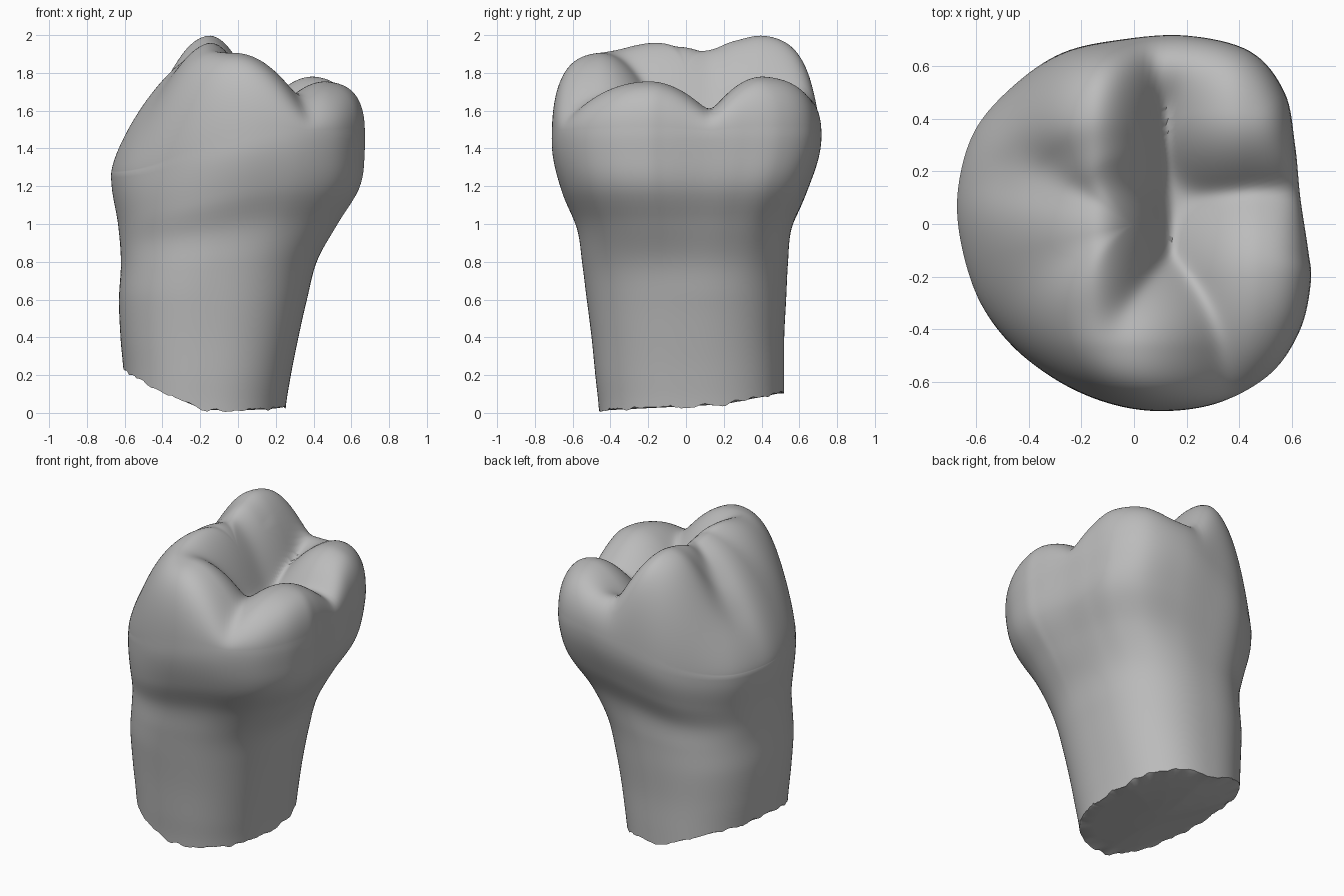
import bpy, bmesh, math, random
from math import sin, cos, pi, exp, log

random.seed(4)
cube = bpy.data.objects.get("Cube")
if cube:
    bpy.data.objects.remove(cube)

SEG, SIDE, TOP = 168, 44, 64

# Crown outline seen from above, counter-clockwise
OUTLINE = [(.66, -.1), (.63, .1), (.61, .3), (.57, .5), (.44, .655), (.2, .715),
           (-.05, .7), (-.27, .65), (-.45, .53), (-.6, .36), (-.665, .15), (-.66, -.05),
           (-.59, -.28), (-.46, -.46), (-.28, -.6), (-.08, -.685), (.12, -.71),
           (.33, -.675), (.52, -.565), (.63, -.4), (.67, -.22)]

# Half-widths of the body every 0.2 in height: -x, +x, -y, +y
WIDTHS = [(.6, .25, .46, .52), (.605, .28, .48, .52), (.622, .32, .5, .52),
          (.63, .365, .525, .53), (.62, .42, .55, .54), (.635, .53, .58, .56),
          (.668, .645, .66, .64), (.67, .67, .71, .705), (.67, .67, .71, .715)]

# Cusps: x, y, height, then steepness towards -x, +x, -y, +y
CUSPS = [(-.17, .4, 2.01, .4, 5, 1.5, .4),
         (-.17, -.1, 1.97, .4, 5, .7, 1.0),
         (-.02, -.47, 1.91, .5, 2.1, .2, 2.8),
         (.42, .42, 1.79, 2.2, .3, 2.4, .6),
         (.48, -.2, 1.76, 2.2, .3, .8, 1.6),
         (.1, .66, 1.72, .5, .5, 2.6, .5)]


def catmull(a, b, c, d, t):
    return b + .5 * t * (c - a + t * (2 * a - 5 * b + 4 * c - d + t * (3 * (b - c) + d - a)))


def mix(a, b, t):
    return a + (b - a) * t


def smoothstep(a, b, v):
    t = max(0, min(1, (v - a) / (b - a)))
    return t * t * (3 - 2 * t)


def outline(u):
    n = len(OUTLINE)
    i = int(u * n)
    p = [OUTLINE[(i + k) % n] for k in (-1, 0, 1, 2)]
    return [catmull(*(q[a] for q in p), u * n - i) for a in (0, 1)]


def widths(z):
    f = max(0, min(7.999, z / .2))
    i = int(f)
    rows = [WIDTHS[max(0, min(8, i + k))] for k in (-1, 0, 1, 2)]
    return [catmull(*(r[a] for r in rows), f - i) for a in range(4)]


def waist(ox):
    """Height of the widest line, lower on the -x side."""
    return mix(1.27, 1.48, smoothstep(-.67, .3, ox))


def body_point(ox, oy, z):
    """Place an outline point at a height, blending the crown into the rounder root."""
    lift = (1.48 - waist(ox)) * smoothstep(.5, 1.3, z)
    left, right = widths(z)[:2]
    front, back = widths(z + lift)[2:]
    nx, ny = ox / .67, oy / .713
    length = (abs(nx) ** 2.35 + abs(ny) ** 2.35) ** (1 / 2.35)
    k = smoothstep(.6, 1.3, z)
    nx, ny = mix(nx / length, nx, k), mix(ny / length, ny, k)
    x = (right - left) / 2 + nx * (left + right) / 2
    y = (back - front) / 2 + ny * (front + back) / 2
    return x, y, z


def chewing_height(x, y):
    """Smooth maximum of the cusps over a basin floor."""
    sharp = 26
    total = 1
    for cx, cy, h, kl, kr, kf, kb in CUSPS:
        dx, dy = x - cx, y - cy
        drop = (kr if dx > 0 else kl) * dx * dx + (kb if dy > 0 else kf) * dy * dy
        total += exp(sharp * (max(h - drop, 1.2) - 1.5))
    return 1.5 + log(total) / sharp


def crown_point(ox, oy, s):
    x, y = ox * s, oy * s
    k = smoothstep(-.64, -.05, ox)
    w = waist(ox)
    z = w + (chewing_height(x, y) - w) * (1 - s ** mix(2, 9, k)) ** mix(.7, .43, k)
    # shallow groove on the outer slope
    z -= .03 * exp(-((y - .22) / .11) ** 2) * smoothstep(.35, .6, s) * smoothstep(1, .75, s) * (ox < 0)
    return x, y, z


def broken_edge(x, y):
    return max(0, .05 * (y + .4) + .15 * max(0, y - .2) + .53 * max(0, -.15 - x) ** 1.2)


bm = bmesh.new()
rim = [outline(i / SEG) for i in range(SEG)]
raw = [random.uniform(0, .03) for _ in rim]
chips = [(raw[i - 2] + raw[i - 1] + raw[i]) / 3 for i in range(SEG)]
rings = []

# Broken root end, kept flat inside the chipped edge
for s in (.4, .8, .95):
    ring = []
    for ox, oy in rim:
        x, y, _ = body_point(ox, oy, .1)
        x, y = mix(-.17, x, s), mix(.03, y, s)
        ring.append(bm.verts.new((x, y, broken_edge(x, y) + .015)))
    rings.append(ring)

# Root and lower crown
for j in range(SIDE + 1):
    t, ring = j / SIDE, []
    for (ox, oy), chip in zip(rim, chips):
        bx, by, _ = body_point(ox, oy, .1)
        low = broken_edge(bx, by) + chip
        ring.append(bm.verts.new(body_point(ox, oy, mix(low, waist(ox), t))))
    rings.append(ring)

# Upper crown and chewing surface, denser near the shoulder
for j in range(1, TOP):
    s = cos(pi / 2 * j / TOP)
    rings.append([bm.verts.new(crown_point(ox, oy, s)) for ox, oy in rim])

for a, b in zip(rings, rings[1:]):
    for i in range(SEG):
        k = (i + 1) % SEG
        bm.faces.new((a[i], a[k], b[k], b[i]))

# Close the middle of the basin and of the root end
middle = bm.verts.new((0, 0, chewing_height(0, 0)))
cap = bm.verts.new((-.17, .03, broken_edge(-.17, .03) + .015))
for i in range(SEG):
    k = (i + 1) % SEG
    bm.faces.new((rings[-1][i], rings[-1][k], middle))
    bm.faces.new((rings[0][k], rings[0][i], cap))
bmesh.ops.recalc_face_normals(bm, faces=bm.faces)

mesh = bpy.data.meshes.new("molar_tooth")
bm.to_mesh(mesh)
bm.free()
tooth = bpy.data.objects.new("molar_tooth", mesh)
bpy.context.collection.objects.link(tooth)

# Plain grey material
grey = bpy.data.materials.new("plain_grey")
grey.use_nodes = True
colour = (.5, .5, .5, 1)
grey.diffuse_color = colour
next(n for n in grey.node_tree.nodes if n.type == "BSDF_PRINCIPLED").inputs["Base Color"].default_value = colour
mesh.materials.append(grey)

bpy.context.view_layer.objects.active = tooth
tooth.select_set(True)
bpy.ops.object.shade_smooth_by_angle(angle=math.radians(50))
